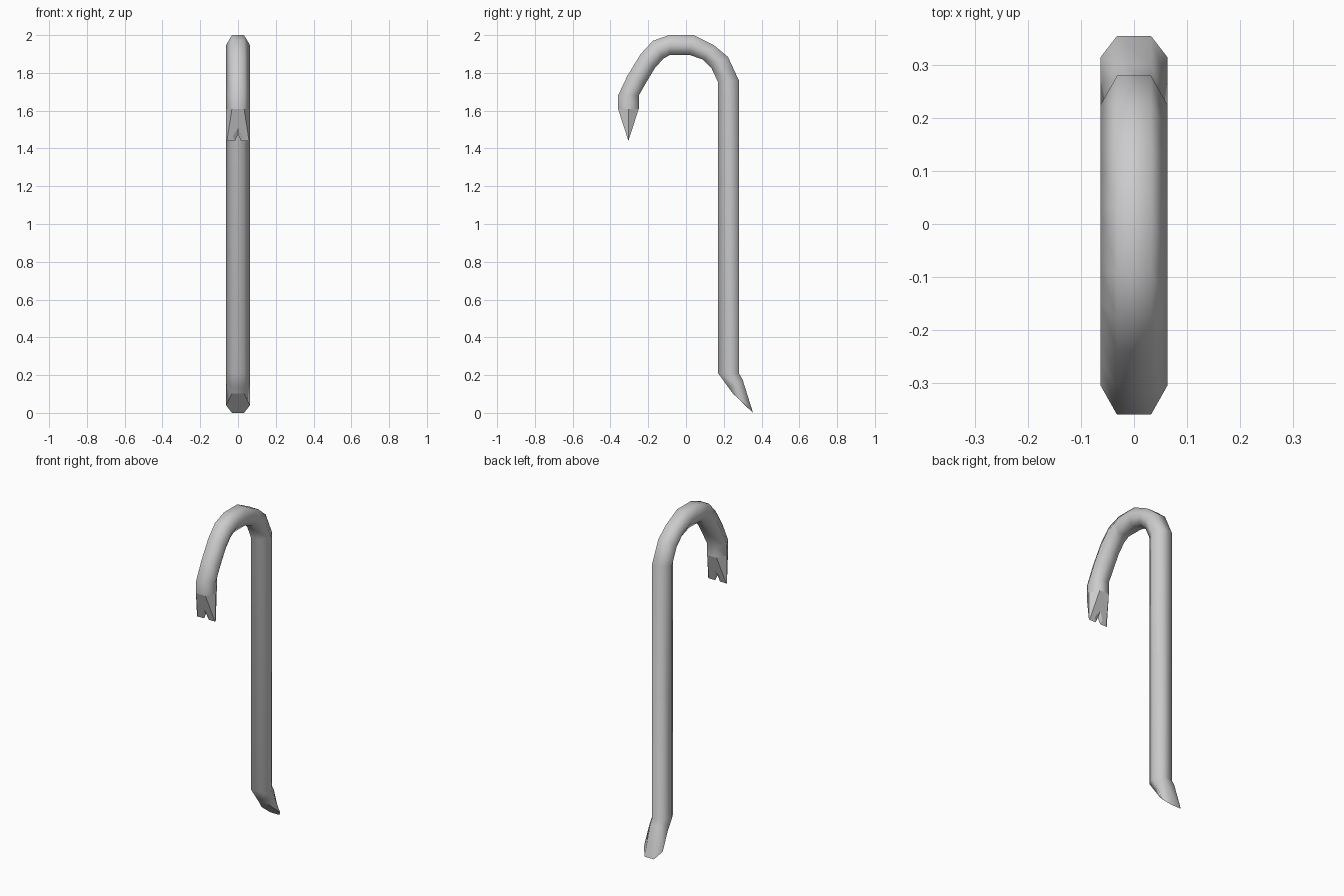
import bpy, bmesh

if "Cube" in bpy.data.objects:
    bpy.data.objects.remove(bpy.data.objects["Cube"])

HALF_FLAT, HALF_WIDE = 0.032, 0.063   # hexagon half widths at flats and at side corners

# outer and inner (y, z) edges of the bar in side view, chisel end to claw;
# an optional third point places the side corners
STATIONS = [
    ((0.355, 0.0), (0.248, 0.103), (0.315, 0.04)),
    ((0.30, 0.175), (0.225, 0.134)),
    ((0.28, 0.21), (0.17, 0.21)),
    ((0.28, 1.76), (0.17, 1.75)),
    ((0.222, 1.885), (0.135, 1.825)),
    ((0.15, 1.945), (0.09, 1.87)),
    ((0.04, 2.0), (0.02, 1.895)),
    ((-0.09, 2.0), (-0.085, 1.895)),
    ((-0.175, 1.97), (-0.12, 1.875)),
    ((-0.24, 1.90), (-0.165, 1.825)),
    ((-0.31, 1.785), (-0.21, 1.75)),
    ((-0.36, 1.68), (-0.25, 1.68)),
    ((-0.36, 1.61), (-0.25, 1.61)),
]

bm = bmesh.new()


def hex_ring(outer, inner, mid=None):
    mid = mid or ((outer[0] + inner[0]) / 2, (outer[1] + inner[1]) / 2)
    spots = [(-HALF_FLAT, outer), (HALF_FLAT, outer), (HALF_WIDE, mid),
             (HALF_FLAT, inner), (-HALF_FLAT, inner), (-HALF_WIDE, mid)]
    return [bm.verts.new((x, *p)) for x, p in spots]


# hexagonal bar
rings = [hex_ring(*s) for s in STATIONS]
for a, b in zip(rings, rings[1:]):
    for i in range(6):
        j = (i + 1) % 6
        bm.faces.new((a[i], a[j], b[j], b[i]))
sharp_faces = [bm.faces.new(rings[0])]      # slanted chisel cut

# notched claw wedge: sharp centre line and bevelled front/back outlines
TIP_Z, TOP_Z, CENTRE_Y = 1.44, 1.61, -0.305
edge_line = [bm.verts.new((x, CENTRE_Y, z)) for x, z in
             [(-0.063, 1.44), (-0.016, 1.44), (0, 1.475), (0.016, 1.44), (0.063, 1.44)]]
top = rings[-1]
for side, left, right in ((-1, top[0], top[1]), (1, top[4], top[3])):
    outline = []
    for x, z in [(-0.057, 1.449), (-0.026, 1.465), (0, 1.508), (0.026, 1.465), (0.057, 1.449)]:
        y = CENTRE_Y + side * 0.055 * (z - TIP_Z) / (TOP_Z - TIP_Z)
        outline.append(bm.verts.new((x, y, z)))
    sharp_faces.append(bm.faces.new([left] + outline + [right]))
    for i in range(4):
        sharp_faces.append(bm.faces.new(
            (outline[i], outline[i + 1], edge_line[i + 1], edge_line[i])))
    sharp_faces.append(bm.faces.new((left, top[5], edge_line[0], outline[0])))
    sharp_faces.append(bm.faces.new((right, top[2], edge_line[4], outline[4])))

bmesh.ops.recalc_face_normals(bm, faces=bm.faces)

# smooth bar, crisp chisel and claw
for f in bm.faces:
    f.smooth = True
for f in sharp_faces:
    for e in f.edges:
        e.smooth = False

mesh = bpy.data.meshes.new("crowbar")
bm.to_mesh(mesh)
bm.free()
bpy.context.collection.objects.link(bpy.data.objects.new("crowbar", mesh))
